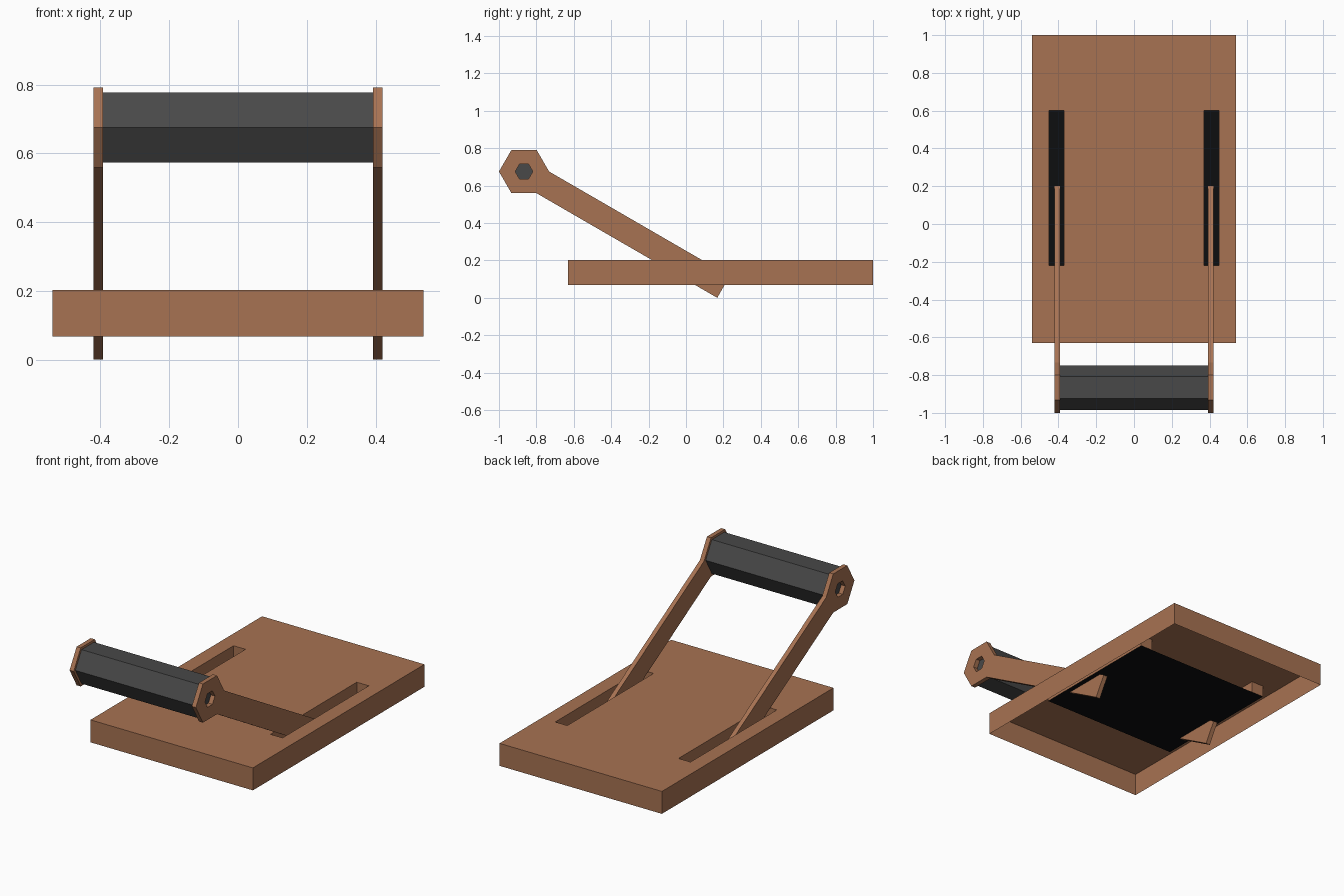
import bpy, bmesh, math
from mathutils import Vector

if "Cube" in bpy.data.objects:
    bpy.data.objects.remove(bpy.data.objects["Cube"])


def material(name, rgb):
    m = bpy.data.materials.new(name)
    m.diffuse_color = (*rgb, 1)
    m.use_nodes = True
    m.node_tree.nodes["Principled BSDF"].inputs["Base Color"].default_value = m.diffuse_color
    return m


BROWN = material("brown", (0.39, 0.17, 0.085))
GREY = material("dark grey", (0.065, 0.065, 0.065))
BLACK = material("black", (0.004, 0.0045, 0.005))


def finish(name, bm, mat):
    bmesh.ops.recalc_face_normals(bm, faces=bm.faces)
    me = bpy.data.meshes.new(name)
    bm.to_mesh(me)
    bm.free()
    me.materials.append(mat)
    ob = bpy.data.objects.new(name, me)
    bpy.context.collection.objects.link(ob)
    return ob


def hexagon(bm, x, r, cy=-0.866, cz=0.675):
    return [bm.verts.new((x, cy + r * math.cos(math.pi / 3 * i),
                          cz + r * math.sin(math.pi / 3 * i))) for i in range(6)]


# Base: open-bottomed shell whose top has two slots with hanging walls
TOP, BOTTOM, FLOOR = 0.203, 0.068, 0.135
xs = [-0.54, -0.45, -0.37, 0.37, 0.45, 0.54]
ys = [-0.63, -0.22, 0.60, 1.0]
bm = bmesh.new()
grid = [[bm.verts.new((x, y, TOP)) for y in ys] for x in xs]
for i in range(5):
    for j in range(3):
        if not (j == 1 and i in (1, 3)):
            bm.faces.new((grid[i][j], grid[i + 1][j],
                          grid[i + 1][j + 1], grid[i][j + 1]))
rim = [e for e in bm.edges if e.is_boundary]
new = bmesh.ops.extrude_edge_only(bm, edges=rim)["geom"]
for v in new:
    if isinstance(v, bmesh.types.BMVert):
        outer = abs(v.co.x) > 0.5 or v.co.y < -0.5 or v.co.y > 0.9
        v.co.z = BOTTOM if outer else FLOOR
finish("base", bm, BROWN)

# Black panel closing both slots underneath
bm = bmesh.new()
bm.faces.new([bm.verts.new((x, y, FLOOR)) for x, y in
              ((-0.45, -0.22), (0.45, -0.22), (0.45, 0.6), (-0.45, 0.6))])
finish("slot_floor", bm, BLACK)

# Side arms: hexagonal eye with a hexagonal hole, bar extended from one side
bm = bmesh.new()
eye, hole = hexagon(bm, 0.393, 0.134), hexagon(bm, 0.393, 0.047)
for i in range(6):
    k = (i + 1) % 6
    bm.faces.new((eye[i], eye[k], hole[k], hole[i]))
reach = Vector((0, 0.966, -0.559))
tip = [bm.verts.new(eye[i].co + reach) for i in (0, 5)]
bm.faces.new((eye[0], eye[5], tip[1], tip[0]))
bmesh.ops.recalc_face_normals(bm, faces=bm.faces)
new = bmesh.ops.extrude_face_region(bm, geom=bm.faces[:], use_keep_orig=True)["geom"]
bmesh.ops.translate(bm, vec=(0.027, 0, 0),
                    verts=[v for v in new if isinstance(v, bmesh.types.BMVert)])
arm = finish("side_arms", bm, BROWN)
arm.modifiers.new("mirror", 'MIRROR').use_mirror_merge = False

# Hexagonal roller between the arms
bm = bmesh.new()
a, b = hexagon(bm, -0.393, 0.118), hexagon(bm, 0.393, 0.118)
bm.faces.new(a)
bm.faces.new(b)
for i in range(6):
    k = (i + 1) % 6
    bm.faces.new((a[i], a[k], b[k], b[i]))
finish("roller", bm, GREY)
